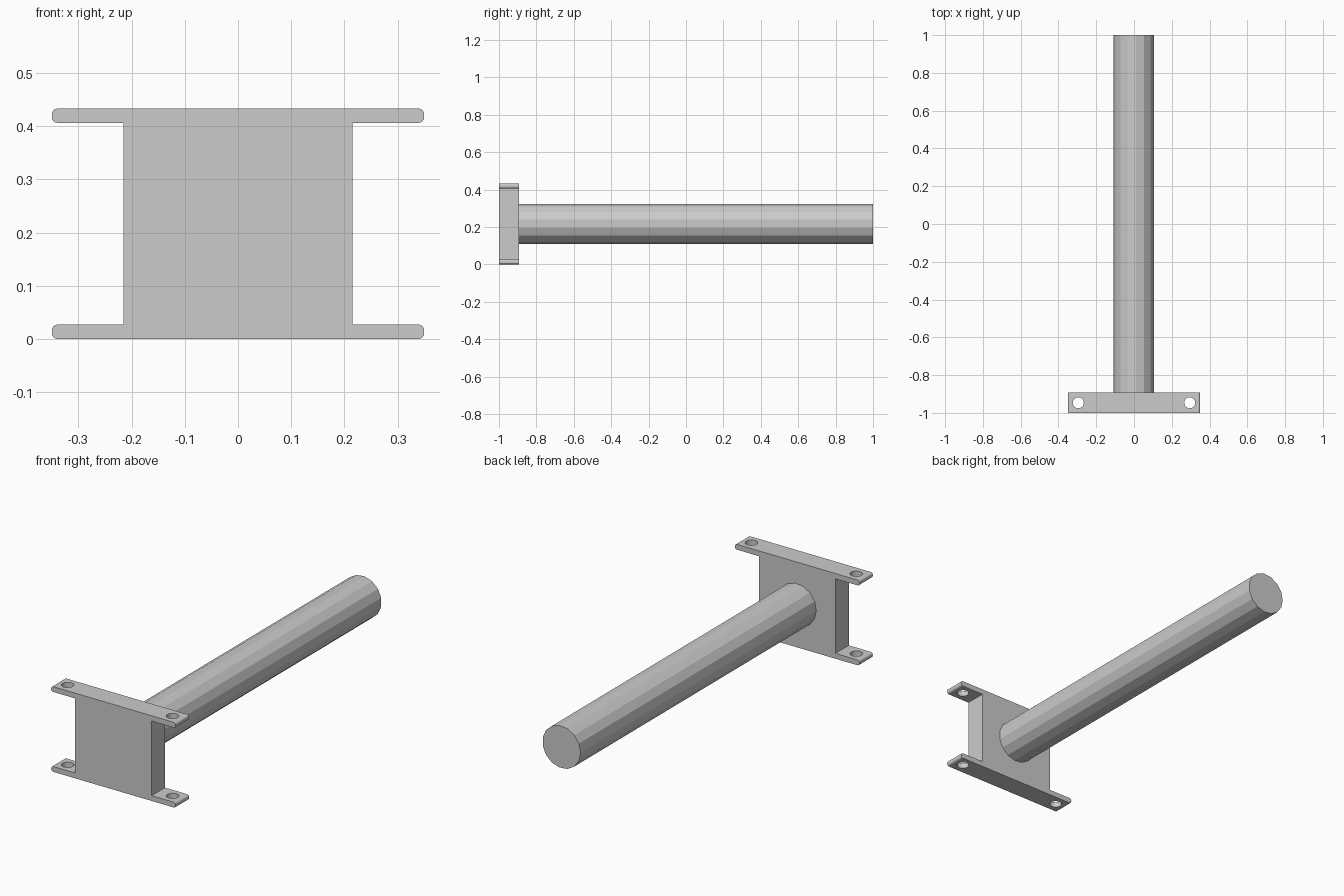
import bpy
import bmesh
import math
from mathutils import Matrix

default = bpy.data.objects.get("Cube")
if default:
    bpy.data.objects.remove(default, do_unlink=True)

HEIGHT, MID = 0.433, 0.2165
FRONT, BACK = -1.0, -0.893

grey = bpy.data.materials.new("light grey metal")
grey.use_nodes = True
colour = (0.6, 0.6, 0.6, 1)
grey.diffuse_color = colour
grey.node_tree.nodes["Principled BSDF"].inputs["Base Color"].default_value = colour


def finish(bm, name):
    bmesh.ops.recalc_face_normals(bm, faces=bm.faces)
    mesh = bpy.data.meshes.new(name)
    bm.to_mesh(mesh)
    bm.free()
    mesh.materials.append(grey)
    obj = bpy.data.objects.new(name, mesh)
    bpy.context.scene.collection.objects.link(obj)
    return obj


# Mounting bracket: H-shaped profile extruded front to back
half_flange, half_web, thick = 0.35, 0.215, 0.027
right = [(half_flange, 0), (half_flange, thick), (half_web, thick),
         (half_web, HEIGHT - thick), (half_flange, HEIGHT - thick), (half_flange, HEIGHT)]
profile = right + [(-x, z) for x, z in reversed(right)]
bm = bmesh.new()
face = bm.faces.new([bm.verts.new((x, FRONT, z)) for x, z in profile])
extruded = bmesh.ops.extrude_face_region(bm, geom=[face])["geom"]
bmesh.ops.translate(bm, vec=(0, BACK - FRONT, 0),
                    verts=[v for v in extruded if isinstance(v, bmesh.types.BMVert)])
# Round the flange tips
tips = [e for e in bm.edges
        if all(abs(v.co.x) > half_flange - 0.001 for v in e.verts)
        and abs(e.verts[0].co.y - e.verts[1].co.y) > 0.05]
bmesh.ops.bevel(bm, geom=tips, offset=0.011, segments=4, profile=0.5, affect='EDGES')
bracket = finish(bm, "mounting_bracket")

# Bolt holes through both flanges
bm = bmesh.new()
for side in (-1, 1):
    bmesh.ops.create_cone(bm, cap_ends=True, segments=24, radius1=0.029, radius2=0.029,
                          depth=1, matrix=Matrix.Translation((side * 0.295, (FRONT + BACK) / 2, MID)))
cutter = finish(bm, "bolt_hole_cutter")
cutter.hide_render = True
cutter.hide_viewport = True
holes = bracket.modifiers.new("bolt holes", 'BOOLEAN')
holes.object = cutter
holes.operation = 'DIFFERENCE'
holes.solver = 'EXACT'

# Fifteen-sided bar running back from the bracket, with an edge on the -x side
radius, sides = 0.1075, 15
bm = bmesh.new()
ring = []
for i in range(sides):
    a = math.pi + math.tau * i / sides
    ring.append(bm.verts.new((radius * math.cos(a), BACK, MID + radius * math.sin(a))))
face = bm.faces.new(ring)
extruded = bmesh.ops.extrude_face_region(bm, geom=[face])["geom"]
bmesh.ops.translate(bm, vec=(0, 1 - BACK, 0),
                    verts=[v for v in extruded if isinstance(v, bmesh.types.BMVert)])
finish(bm, "round_bar")
